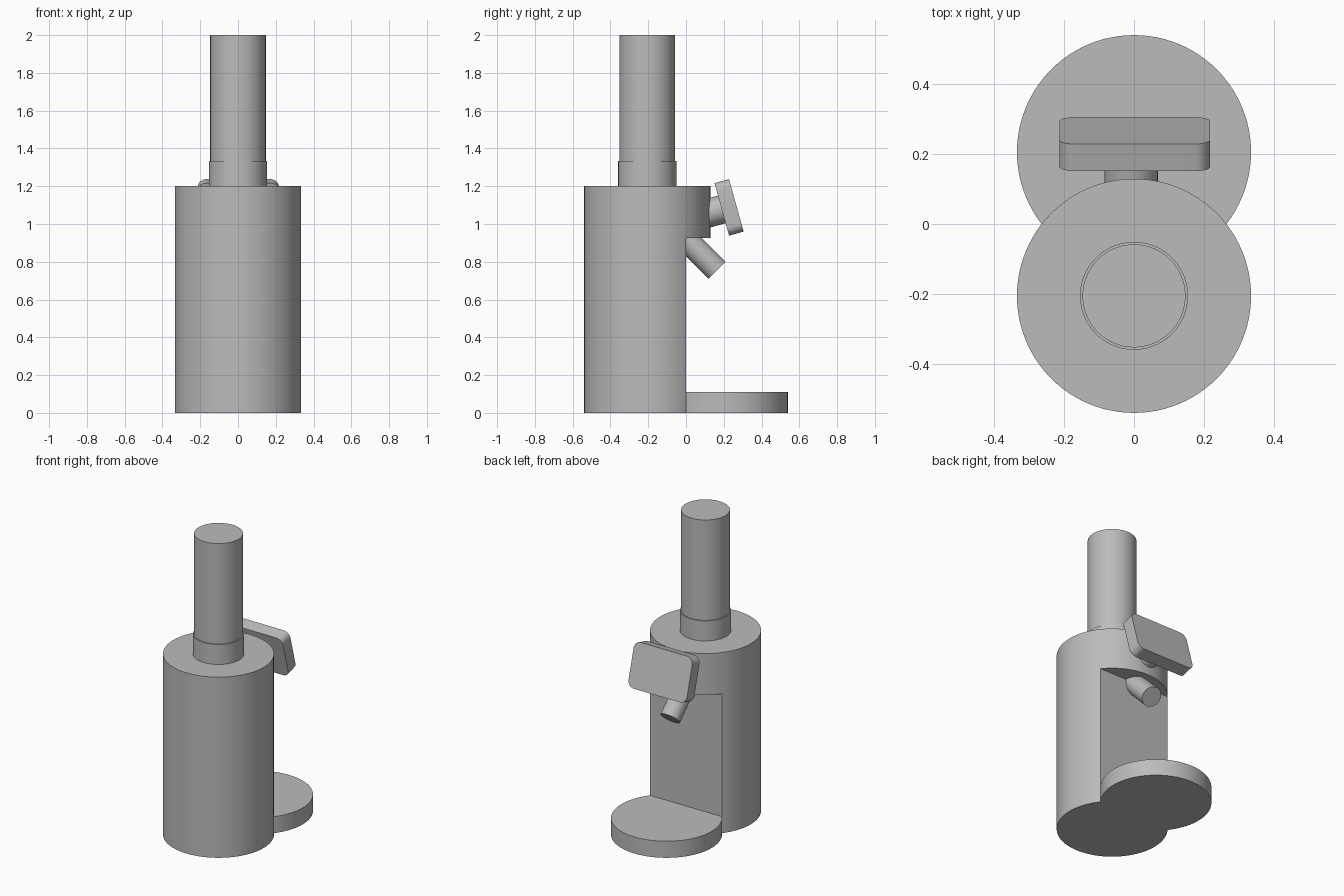
import bpy
from math import radians, pi
from mathutils import Vector, Matrix

cube = bpy.data.objects.get("Cube")
if cube:
    bpy.data.objects.remove(cube, do_unlink=True)

grey = bpy.data.materials.new("plain grey")
grey.use_nodes = True
colour = (0.5, 0.5, 0.5, 1)
grey.diffuse_color = colour
grey.node_tree.nodes["Principled BSDF"].inputs["Base Color"].default_value = colour


def cylinder(name, start, end, radius, sides=96):
    """Cylinder running between two points."""
    start, end = Vector(start), Vector(end)
    axis = end - start
    bpy.ops.mesh.primitive_cylinder_add(
        vertices=sides, radius=radius, depth=axis.length, location=(start + end) / 2,
        rotation=axis.to_track_quat("Z", "Y").to_euler())
    obj = bpy.context.object
    obj.name = name
    return finish(obj)


def box(name, size, location):
    bpy.ops.mesh.primitive_cube_add(size=1, location=location)
    obj = bpy.context.object
    obj.name = name
    obj.scale = size
    bpy.ops.object.transform_apply(location=False, rotation=False, scale=True)
    return obj


def finish(obj):
    obj.data.materials.clear()
    obj.data.materials.append(grey)
    bpy.ops.object.select_all(action="DESELECT")
    obj.select_set(True)
    bpy.context.view_layer.objects.active = obj
    bpy.ops.object.shade_smooth_by_angle(angle=radians(30))
    return obj


RADIUS, OFFSET = 0.334, 0.205

# Main body with the cup recess cut out behind
body = cylinder("body", (0, -OFFSET, 0), (0, -OFFSET, 1.2), RADIUS)
cutter = box("recess_cutter", (1, 1, 1.925), (0, 0.5, -0.0375))
cutter.hide_render = True
cut = body.modifiers.new("recess", "BOOLEAN")
cut.operation = "DIFFERENCE"
cut.solver = "EXACT"
cut.object = cutter
bpy.context.view_layer.objects.active = body
bpy.ops.object.modifier_apply(modifier=cut.name)
bpy.data.objects.remove(cutter, do_unlink=True)
finish(body)

# Round foot plate
cylinder("foot_plate", (0, OFFSET, 0), (0, OFFSET, 0.11), RADIUS)

# Collar and tall tube on top
cylinder("collar", (0, -OFFSET, 1.19), (0, -OFFSET, 1.333), 0.154)
cylinder("tube", (0, -OFFSET, 1.3), (0, -OFFSET, 2), 0.147)

# Angled spout under the overhang
cylinder("spout", (0, 0, 0.92), (0, 0.165, 0.755), 0.064, 48)

# Tilted panel with rounded corners, and its stem
tilt = Matrix.Rotation(radians(15.5), 3, "X")
normal = tilt @ Vector((0, 1, 0))
panel_centre = Vector((0.002, 0.228, 1.088))
panel = box("panel", (0.43, 0.08, 0.288), panel_centre)
panel.rotation_euler = tilt.to_euler()
weight = panel.data.attributes.new("bevel_weight_edge", "FLOAT", "EDGE")
for edge in panel.data.edges:
    a, b = (panel.data.vertices[i].co for i in edge.vertices)
    weight.data[edge.index].value = float(abs(a.y - b.y) > 0.01)
rounding = panel.modifiers.new("rounded_corners", "BEVEL")
rounding.limit_method = "WEIGHT"
rounding.width = 0.045
rounding.segments = 8
bpy.context.view_layer.objects.active = panel
bpy.ops.object.modifier_apply(modifier=rounding.name)
finish(panel)

stem_end = panel_centre + Vector((-0.01, 0, 0))
cylinder("stem", stem_end - normal * 0.16, stem_end, 0.076, 48)
